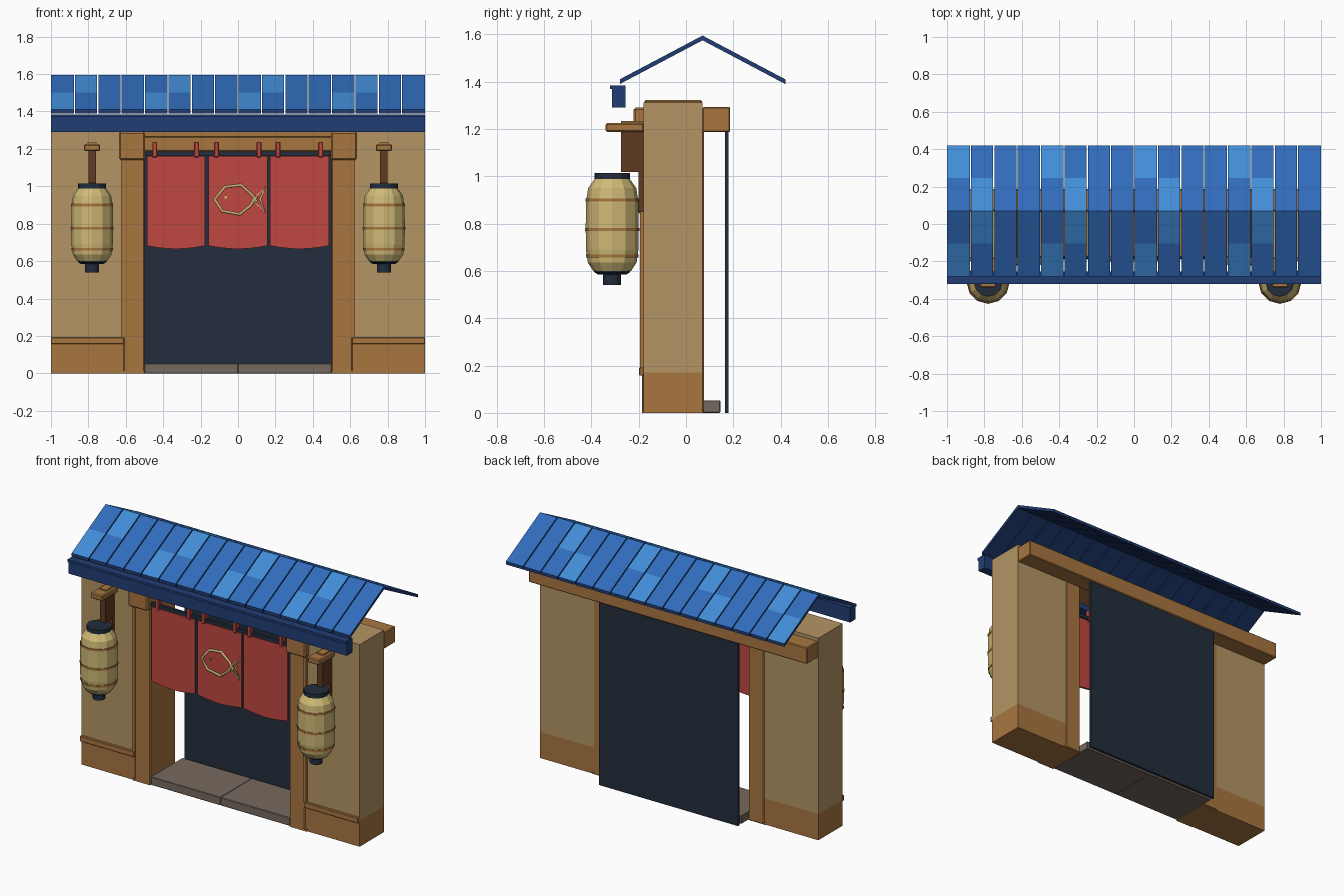
import bpy, bmesh, math
from mathutils import Vector

if "Cube" in bpy.data.objects:
    bpy.data.objects.remove(bpy.data.objects["Cube"])


def mat(name, r, g, b):
    lin = [(c / 255 / 12.92) if c < 11 else ((c / 255 + 0.055) / 1.055) ** 2.4 for c in (r, g, b)]
    m = bpy.data.materials.new(name)
    m.diffuse_color = (*lin, 1)
    m.use_nodes = True
    m.node_tree.nodes["Principled BSDF"].inputs["Base Color"].default_value = m.diffuse_color
    return m


PLASTER = mat("plaster", 179, 149, 100)
WOOD = mat("wood", 168, 118, 64)
BROWN = mat("dark_wood", 96, 58, 33)
RED = mat("red_cloth", 192, 72, 66)
NAVY = mat("navy", 34, 45, 60)
PAPER = mat("lantern_paper", 208, 186, 118)
STONE = mat("stone", 118, 105, 95)
TILE = mat("roof_blue", 48, 108, 188)
TILE_LIGHT = mat("roof_light_blue", 66, 141, 215)
EAVE = mat("eave_blue", 33, 61, 117)


def finish(name, bm, *mats):
    bmesh.ops.recalc_face_normals(bm, faces=bm.faces)
    me = bpy.data.meshes.new(name)
    bm.to_mesh(me)
    bm.free()
    for m in mats:
        me.materials.append(m)
    ob = bpy.data.objects.new(name, me)
    bpy.context.collection.objects.link(ob)
    return ob


def box(name, x, y, z, m, bevel=0.0):
    bm = bmesh.new()
    bmesh.ops.create_cube(bm, size=1)
    for v in bm.verts:
        v.co = [lo + (c + 0.5) * (hi - lo) for c, (lo, hi) in zip(v.co, (x, y, z))]
    if bevel:
        bmesh.ops.bevel(bm, geom=bm.edges[:], offset=bevel, segments=1, affect='EDGES')
    return finish(name, bm, m)


def lathe(name, cx, cy, profile, m, n=12):
    """Closed turned shape from (radius, z) points."""
    bm = bmesh.new()
    rings = [[bm.verts.new((cx + r * math.cos(2 * math.pi * i / n),
                            cy + r * math.sin(2 * math.pi * i / n), z))
              for i in range(n)] for r, z in profile]
    for a, b in zip(rings, rings[1:]):
        for i in range(n):
            j = (i + 1) % n
            bm.faces.new((a[i], a[j], b[j], b[i]))
    bm.faces.new(rings[0])
    bm.faces.new(rings[-1])
    return finish(name, bm, m)


def extrude_xz(name, pts, y0, y1, m):
    """Flat outline in x-z given depth along y."""
    bm = bmesh.new()
    f = bm.faces.new([bm.verts.new((x, y0, z)) for x, z in pts])
    new = bmesh.ops.extrude_face_region(bm, geom=[f])["geom"]
    for v in new:
        if isinstance(v, bmesh.types.BMVert):
            v.co.y = y1
    return finish(name, bm, m)


def tube(name, pts, y, r, m, closed=False):
    cu = bpy.data.curves.new(name, 'CURVE')
    cu.dimensions = '3D'
    cu.bevel_depth = r
    cu.bevel_resolution = 1
    sp = cu.splines.new('POLY')
    sp.points.add(len(pts) - 1)
    for p, (x, z) in zip(sp.points, pts):
        p.co = (x, y, z, 1)
    sp.use_cyclic_u = closed
    cu.materials.append(m)
    bpy.context.collection.objects.link(bpy.data.objects.new(name, cu))


# Roof: sixteen tile strips per slope, two tiles each, blue on top and dark elsewhere
RIDGE, EAVE_Z, HALF, THICK = 1.595, 1.41, 0.35, 0.02
for slope, s in (("front", -1), ("back", 1)):
    for i in range(16):
        x0, x1 = -1 + i * 0.125 + (0.003 if i else 0), -1 + (i + 1) * 0.125 - (0.003 if i < 15 else 0)
        bm = bmesh.new()
        rows = []
        for t in (0, 0.5, 1):
            y, z = 0.07 + s * HALF * t, RIDGE + (EAVE_Z - RIDGE) * t
            rows.append([bm.verts.new(p) for p in ((x0, y, z), (x1, y, z),
                                                   (x1, y, z - THICK), (x0, y, z - THICK))])
        for k in range(2):
            light = (i % 4 == 0 and k == 1) or (i % 4 == 1 and k == 0)
            for e in range(4):
                f = bm.faces.new((rows[k][e], rows[k][(e + 1) % 4],
                                  rows[k + 1][(e + 1) % 4], rows[k + 1][e]))
                f.material_index = (2 if light else 1) if e == 0 else 0
        bm.faces.new(rows[0])
        bm.faces.new(rows[2])
        finish(f"roof_{slope}_strip", bm, EAVE, TILE, TILE_LIGHT)

# Eave beam with a small lip
box("eave_beam", (-1, 1), (-0.312, -0.255), (1.29, 1.385), EAVE)
box("eave_lip", (-1, 1), (-0.322, -0.3), (1.37, 1.385), EAVE)

# Beams over the opening
box("back_beam", (-1, 1), (0.07, 0.187), (1.187, 1.293), WOOD, 0.005)
box("header", (-0.63, 0.63), (-0.175, 0.068), (1.26, 1.322), WOOD, 0.005)

# Back door panel
box("door_panel", (-0.5, 0.5), (0.165, 0.18), (0, 1.19), NAVY)

# Doorstep of two stones
for sx in (-1, 1):
    box("doorstep", tuple(sorted((0, sx * 0.5))), (-0.18, 0.145), (0, 0.053), STONE, 0.003)


def span(s, a, b):
    return tuple(sorted((s * a, s * b)))


# Both side walls with posts, trim and lanterns
for s in (-1, 1):
    box("wall", span(s, 0.6, 1), (-0.18, 0.07), (0.17, 1.312), PLASTER)
    box("wall_base", span(s, 0.6, 1), (-0.18, 0.07), (0, 0.17), WOOD)
    box("base_rail", span(s, 0.61, 1), (-0.198, -0.178), (0.157, 0.192), WOOD, 0.003)
    box("post_trim", span(s, 0.605, 0.625), (-0.195, -0.178), (0.19, 1.15), WOOD)
    box("post", span(s, 0.5, 0.612), (-0.187, 0.076), (0, 1.28), WOOD, 0.006)
    box("post_foot", span(s, 0.5, 0.625), (-0.187, 0.074), (0, 0.012), WOOD)
    box("post_capital", span(s, 0.497, 0.637), (-0.222, -0.17), (1.142, 1.29), WOOD, 0.008)

    # Lantern bracket
    c = s * 0.78
    box("bracket_arm", (c - 0.043, c + 0.043), (-0.34, -0.178), (1.188, 1.225), WOOD, 0.006)
    box("bracket_cap", (c - 0.024, c + 0.024), (-0.275, -0.178), (1.22, 1.233), WOOD)
    box("bracket_hanger", (c - 0.02, c + 0.02), (-0.275, -0.19), (1.018, 1.19), BROWN)
    box("bracket_plate", (c - 0.02, c + 0.02), (-0.2, -0.178), (0.85, 1.19), BROWN)

    # Lantern
    cy = -0.312
    lathe("lantern_body", c, cy, [(0.08, 0.6), (0.103, 0.635), (0.111, 0.69), (0.112, 0.78),
                                  (0.111, 0.89), (0.102, 0.95), (0.075, 0.988)], PAPER)
    for z, r in ((0.663, 0.111), (0.775, 0.115), (0.9, 0.113)):
        lathe("lantern_band", c, cy, [(r, z - 0.007), (r, z + 0.007)], WOOD)
    lathe("lantern_top", c, cy, [(0.075, 0.98), (0.075, 1.015)], NAVY)
    lathe("lantern_base", c, cy, [(0.06, 0.585), (0.076, 0.595), (0.076, 0.615)], NAVY)
    lathe("lantern_tip", c, cy, [(0.038, 0.54), (0.038, 0.59)], NAVY)

# Curtain rod, three cloth panels with a scalloped hem, and hanging loops
box("curtain_rod", (-0.5, 0.5), (-0.187, -0.169), (1.165, 1.187), NAVY)
for a, b in ((-0.487, -0.176), (-0.157, 0.157), (0.172, 0.487)):
    hem = [(a + (b - a) * t / 6, 0.682 - 0.017 * math.sin(math.pi * t / 6)) for t in range(7)]
    extrude_xz("curtain", [(b, 1.163), (a, 1.163)] + hem, -0.19, -0.178, RED)
    for x in (a + 0.042, b - 0.045):
        box("curtain_loop", (x - 0.013, x + 0.013), (-0.196, -0.16), (1.155, 1.237), RED, 0.004)

# Fish emblem outline
FY = -0.193
tube("fish_body", [(0.1, 0.915), (0.075, 0.955), (0.015, 1.007), (-0.07, 0.997), (-0.125, 0.93),
                   (-0.085, 0.868), (0.01, 0.85), (0.065, 0.895), (0.1, 0.945)], FY, 0.008, PAPER)
tube("fish_tail", [(0.075, 0.925), (0.147, 0.995), (0.118, 0.93), (0.147, 0.862)],
     FY, 0.007, PAPER, True)
box("fish_eye", (-0.072, -0.058), (-0.197, -0.188), (0.934, 0.948), PAPER)
